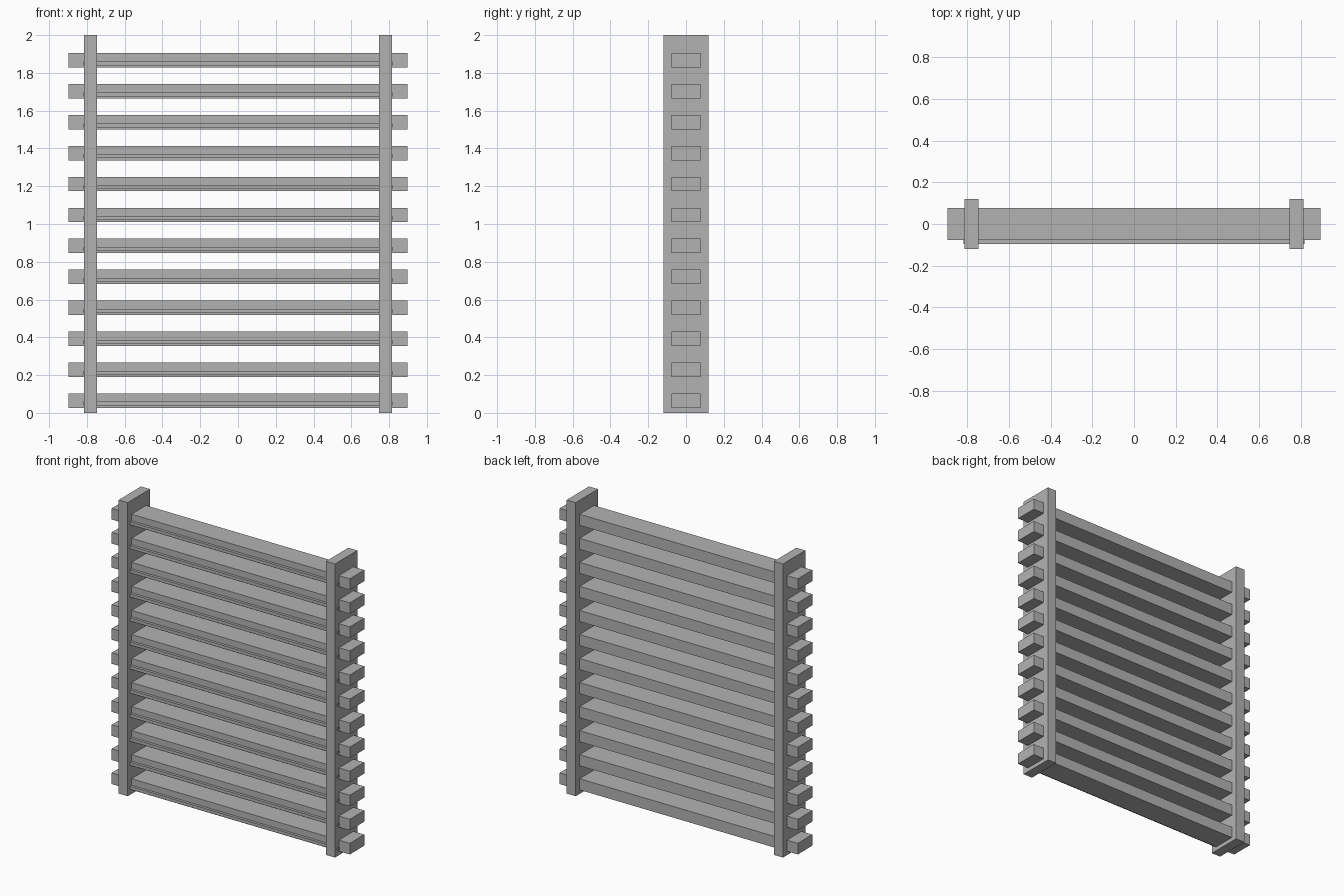
import bpy

if "Cube" in bpy.data.objects:
    bpy.data.objects.remove(bpy.data.objects["Cube"])

# One plain grey for the whole model
grey = bpy.data.materials.new("plain grey")
grey.diffuse_color = (0.45, 0.45, 0.45, 1)
grey.use_nodes = True
grey.node_tree.nodes["Principled BSDF"].inputs["Base Color"].default_value = grey.diffuse_color


def box(name, x, y, z):
    """Box spanning the (min, max) ranges on each axis."""
    bpy.ops.mesh.primitive_cube_add(
        size=1, location=[(a + b) / 2 for a, b in (x, y, z)])
    ob = bpy.context.object
    ob.name = name
    ob.scale = [b - a for a, b in (x, y, z)]
    bpy.ops.object.transform_apply(location=False, rotation=False, scale=True)
    ob.data.materials.append(grey)
    return ob


# Upright side posts
box("left_post", (-0.815, -0.747), (-0.12, 0.12), (0, 2))
box("right_post", (0.747, 0.815), (-0.12, 0.12), (0, 2))

# Twelve slats passing through the posts, each with a thin front lip
for i in range(12):
    z = 0.027 + i * 0.1638
    box(f"slat_{i + 1}", (-0.897, 0.897), (-0.078, 0.078), (z, z + 0.076))
    box(f"front_lip_{i + 1}", (-0.819, 0.819), (-0.096, -0.07),
        (z + 0.011, z + 0.032))
